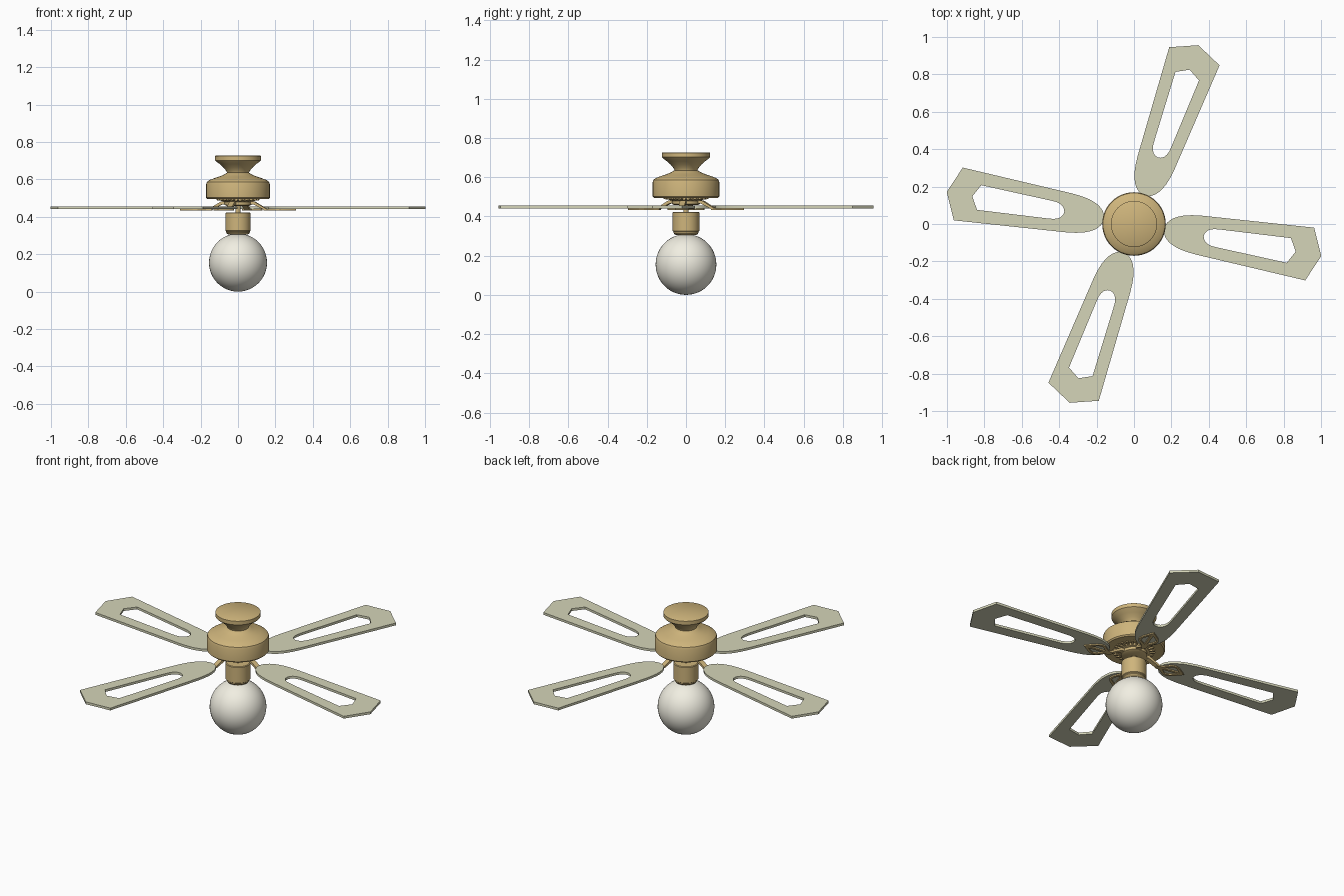
import bpy
from math import sin, cos, pi, radians
from mathutils import Matrix

if "Cube" in bpy.data.objects:
    bpy.data.objects.remove(bpy.data.objects["Cube"])


def material(name, rgb):
    m = bpy.data.materials.new(name)
    m.diffuse_color = (*rgb, 1)
    m.use_nodes = True
    m.node_tree.nodes["Principled BSDF"].inputs["Base Color"].default_value = m.diffuse_color
    return m


BRASS = material("brass", (0.62, 0.46, 0.20))
PALE = material("pale_wood", (0.66, 0.66, 0.48))
GLASS = material("white_glass", (0.88, 0.86, 0.76))


def finish(ob, mat, angle):
    ob.data.materials.clear()
    ob.data.materials.append(mat)
    bpy.ops.object.select_all(action='DESELECT')
    ob.select_set(True)
    bpy.context.view_layer.objects.active = ob
    bpy.ops.object.shade_smooth_by_angle(angle=radians(angle))
    return ob


def lathe(name, profile, mat, n=48):
    """Spin (radius, z) points, with capped ends."""
    verts = [(r * cos(2 * pi * i / n), r * sin(2 * pi * i / n), z)
             for r, z in profile for i in range(n)]
    faces = [(k * n + i, k * n + (i + 1) % n, (k + 1) * n + (i + 1) % n, (k + 1) * n + i)
             for k in range(len(profile) - 1) for i in range(n)]
    faces += [tuple(range(n))[::-1], tuple(range((len(profile) - 1) * n, len(profile) * n))]
    me = bpy.data.meshes.new(name)
    me.from_pydata(verts, [], faces)
    ob = bpy.data.objects.new(name, me)
    bpy.context.collection.objects.link(ob)
    return finish(ob, mat, 35)


def plate(name, loops, thickness, mat, matrix):
    """Flat plate: first loop is the outline, the others are holes."""
    cu = bpy.data.curves.new(name, 'CURVE')
    cu.dimensions, cu.fill_mode, cu.extrude = '2D', 'BOTH', thickness / 2
    for loop in loops:
        sp = cu.splines.new('POLY')
        sp.points.add(len(loop) - 1)
        for p, (x, y) in zip(sp.points, loop):
            p.co = (x, y, 0, 1)
        sp.use_cyclic_u = True
    ob = bpy.data.objects.new(name, cu)
    bpy.context.collection.objects.link(ob)
    bpy.ops.object.select_all(action='DESELECT')
    ob.select_set(True)
    bpy.context.view_layer.objects.active = ob
    bpy.ops.object.convert(target='MESH')
    ob = bpy.context.object
    ob.data.transform(matrix)
    return finish(ob, mat, 25)


def mirrored(half):
    """Close a half outline across the x axis."""
    return half + [(x, -y) for x, y in reversed(half) if y > 0]


# ceiling canopy, neck and motor housing
lathe("canopy", [(0.118, 0.727), (0.123, 0.724), (0.123, 0.702), (0.117, 0.696), (0.098, 0.682),
                 (0.078, 0.664), (0.064, 0.647), (0.056, 0.63), (0.056, 0.61)][::-1], BRASS)
lathe("motor_housing", [(0.06, 0.495), (0.163, 0.495), (0.17, 0.502), (0.17, 0.575), (0.166, 0.587),
                        (0.152, 0.597), (0.125, 0.607), (0.095, 0.617), (0.072, 0.627),
                        (0.058, 0.636)], BRASS)

# flywheel with ribs under the motor
lathe("flywheel", [(0.06, 0.458), (0.072, 0.464), (0.072, 0.48), (0.085, 0.484), (0.085, 0.497)], BRASS)
for i in range(24):
    rib = [(0.085, 0.485), (0.115, 0.489), (0.115, 0.497), (0.085, 0.497)]
    plate("motor_rib", [rib], 0.012, BRASS,
          Matrix.Rotation(2 * pi * i / 24, 4, 'Z') @ Matrix.Rotation(pi / 2, 4, 'X'))

# stem, light fitting and globe
lathe("stem", [(0.014, 0.41), (0.014, 0.47)], BRASS, 16)
lathe("light_fitting", [(0.05, 0.305), (0.058, 0.309), (0.063, 0.316), (0.063, 0.322), (0.068, 0.326),
                        (0.068, 0.419), (0.064, 0.423)], BRASS)
bpy.ops.mesh.primitive_uv_sphere_add(segments=48, ring_count=24, radius=0.155, location=(0, 0, 0.155))
globe = bpy.context.object
globe.name = "globe"
finish(globe, GLASS, 40)

# blade outline and slot, bracket outline and slots
blade = mirrored([(0.163, 0), (0.166, 0.02), (0.174, 0.037), (0.188, 0.054), (0.206, 0.068), (0.23, 0.08),
                  (0.26, 0.091), (0.30, 0.099), (0.35, 0.105), (0.953, 0.143), (1.016, 0)])
slot = mirrored([(0.378, 0), (0.382, 0.016), (0.392, 0.03), (0.408, 0.04), (0.43, 0.046),
                 (0.47, 0.049), (0.84, 0.067), (0.877, 0)])
bracket = mirrored([(0.14, 0.014), (0.17, 0.018), (0.21, 0.052), (0.235, 0.056), (0.26, 0.046),
                    (0.295, 0.018), (0.315, 0)])
cut = [(0.185, 0.008), (0.215, 0.038), (0.235, 0.042), (0.252, 0.034), (0.282, 0.008)]
arm = [(0.06, 0.466), (0.085, 0.466), (0.15, 0.434), (0.175, 0.434), (0.175, 0.44),
       (0.155, 0.443), (0.09, 0.482), (0.06, 0.482)]

# four blades, unevenly spaced in opposite pairs
for a in (-9.7, 70.2, 170.3, 250.2):
    turn = Matrix.Rotation(radians(a), 4, 'Z')
    plate("blade", [blade, slot], 0.014, PALE, Matrix.Translation((0, 0, 0.448)) @ turn)
    plate("blade_bracket", [bracket, cut, [(x, -y) for x, y in cut]], 0.008, BRASS,
          Matrix.Translation((0, 0, 0.438)) @ turn)
    plate("blade_arm", [arm], 0.03, BRASS, turn @ Matrix.Rotation(pi / 2, 4, 'X'))
